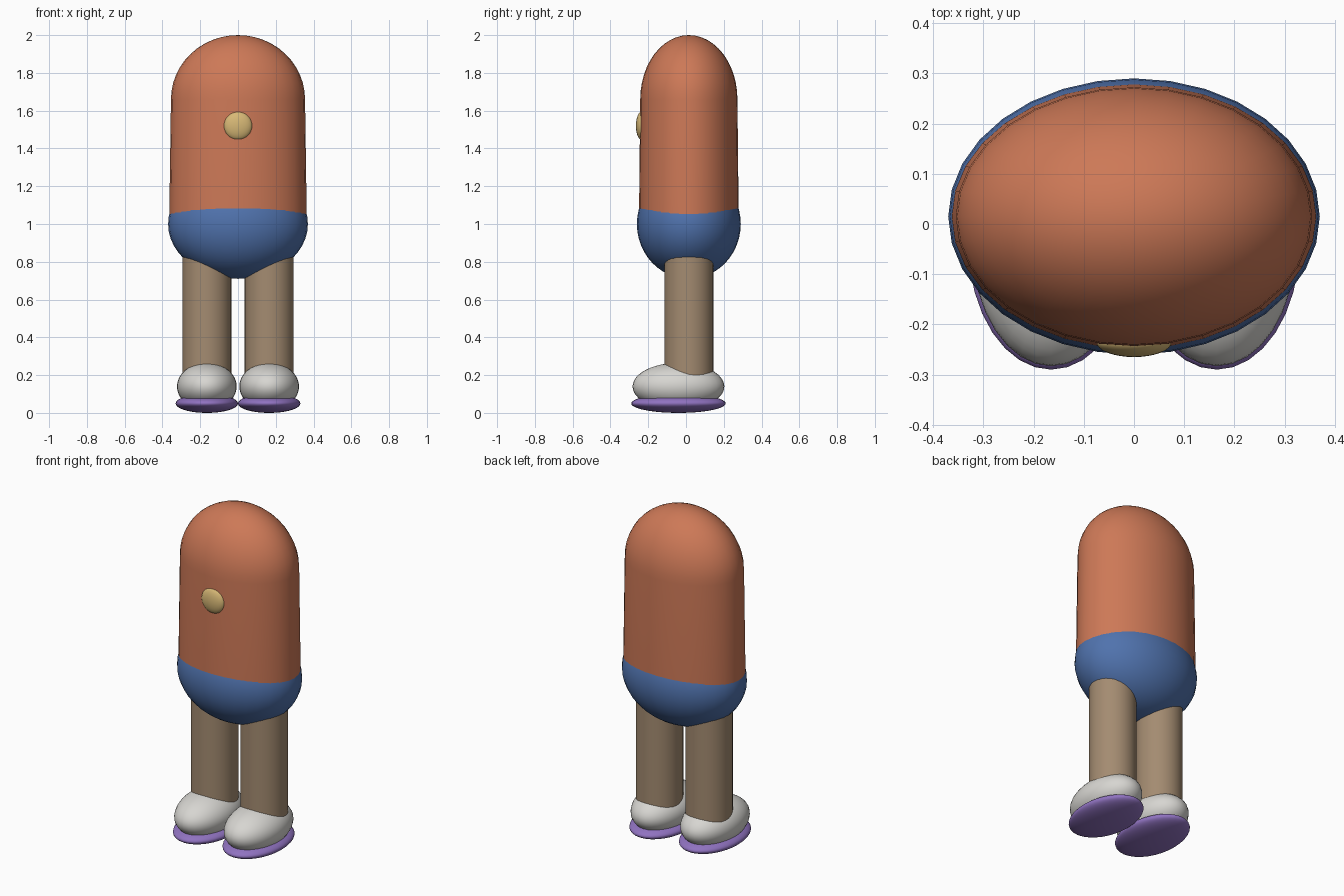
import bpy, bmesh, math
from mathutils import Matrix, Vector

cube = bpy.data.objects.get("Cube")
if cube:
    bpy.data.objects.remove(cube, do_unlink=True)


def material(name, r, g, b):
    m = bpy.data.materials.new(name)
    m.use_nodes = True
    m.diffuse_color = (r, g, b, 1)
    m.node_tree.nodes["Principled BSDF"].inputs["Base Color"].default_value = (r, g, b, 1)
    return m


orange = material("orange", 0.61, 0.19, 0.095)
blue = material("blue", 0.08, 0.17, 0.42)
tan = material("tan", 0.37, 0.26, 0.165)
white = material("off_white", 0.68, 0.67, 0.64)
purple = material("purple", 0.28, 0.17, 0.53)
gold = material("gold", 0.68, 0.48, 0.18)


def finish(bm, name, mat):
    bmesh.ops.recalc_face_normals(bm, faces=bm.faces)
    mesh = bpy.data.meshes.new(name)
    bm.to_mesh(mesh)
    bm.free()
    mesh.materials.append(mat)
    ob = bpy.data.objects.new(name, mesh)
    bpy.context.collection.objects.link(ob)
    bpy.ops.object.select_all(action="DESELECT")
    ob.select_set(True)
    bpy.context.view_layer.objects.active = ob
    bpy.ops.object.shade_smooth_by_angle(angle=math.radians(40))
    return ob


def ellipsoid(name, mat, center, radii):
    bm = bmesh.new()
    bmesh.ops.create_uvsphere(bm, u_segments=32, v_segments=24, radius=1)
    bmesh.ops.transform(bm, verts=bm.verts,
                        matrix=Matrix.Translation(center) @ Matrix.Diagonal((*radii, 1)))
    return finish(bm, name, mat)


def lathe(name, mat, center, profile, depth=1.0, sides=32):
    """Spin (radius, z) points around z, then squash in y by depth."""
    bm = bmesh.new()
    verts = [bm.verts.new((r, 0, z)) for r, z in profile]
    edges = [bm.edges.new(pair) for pair in zip(verts, verts[1:])]
    bmesh.ops.spin(bm, geom=verts + edges, cent=(0, 0, 0), axis=(0, 0, 1),
                   angle=math.tau, steps=sides)
    bmesh.ops.remove_doubles(bm, verts=bm.verts, dist=0.0005)
    for v in bm.verts:
        v.co = Vector((v.co.x, v.co.y * depth, v.co.z)) + Vector(center)
    return finish(bm, name, mat)


MID_Y = 0.015

# Torso and head: a slightly tapered column with a domed top
dome = [(0.355 * math.cos(a), 1.66 + 0.34 * math.sin(a))
        for a in (math.pi / 2 * i / 12 for i in range(13))]
lathe("body", orange, (0, MID_Y, 0), [(0, 1.0), (0.363, 1.0), (0.363, 1.1)] + dome, 0.725)

# Rounded shorts and belly button
ellipsoid("shorts", blue, (0, MID_Y, 1.0), (0.37, 0.275, 0.29))
ellipsoid("button", gold, (0, -0.235, 1.52), (0.075, 0.03, 0.075))

# Legs, shoes and soles on both sides
for side, sx in (("left", 0.165), ("right", -0.165)):
    lathe(side + "_leg", tan, (sx, MID_Y, 0), [(0, 0.12), (0.13, 0.12), (0.13, 0.9), (0, 0.9)])
    ellipsoid(side + "_shoe", white, (sx, -0.04, 0.14), (0.158, 0.243, 0.125))
    ellipsoid(side + "_sole", purple, (sx, -0.04, 0.05), (0.165, 0.25, 0.05))
